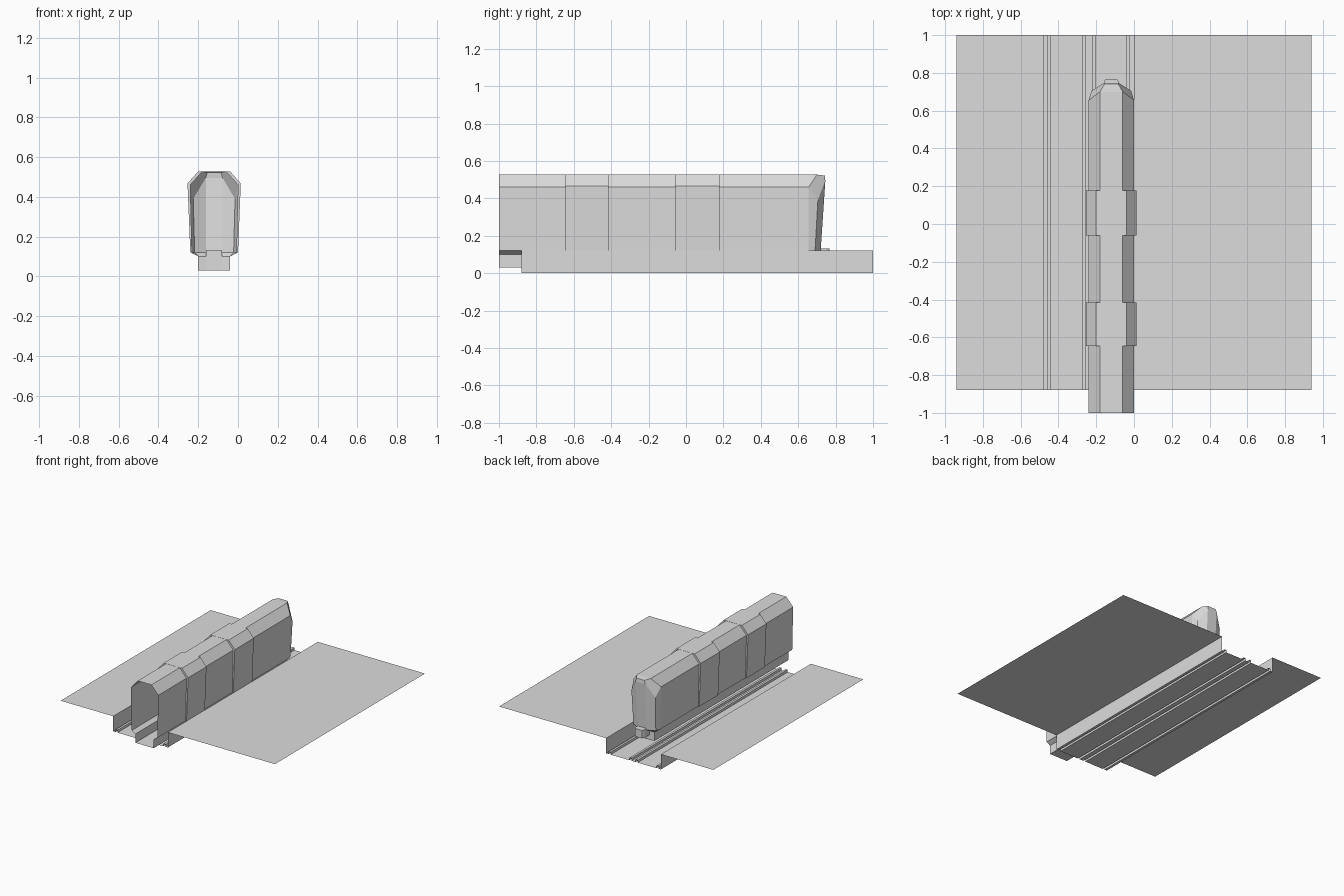
import bpy, bmesh

cube = bpy.data.objects.get("Cube")
if cube:
    bpy.data.objects.remove(cube, do_unlink=True)

# Single material
GREY = (0.72, 0.72, 0.72, 1)
grey = bpy.data.materials.new("plain_grey")
grey.use_nodes = True
grey.diffuse_color = GREY
grey.node_tree.nodes["Principled BSDF"].inputs["Base Color"].default_value = GREY

CX = -0.12          # centre line of the occupied track
FRONT, BACK = -0.88, 1.0
DECK = 0.12         # platform height
RAIL_W, RAIL_H = 0.018, 0.02


def finish(name, bm):
    bmesh.ops.recalc_face_normals(bm, faces=bm.faces)
    mesh = bpy.data.meshes.new(name)
    bm.to_mesh(mesh)
    bm.free()
    mesh.materials.append(grey)
    obj = bpy.data.objects.new(name, mesh)
    bpy.context.collection.objects.link(obj)
    return obj


def loft(bm, rings, closed):
    """Bridge neighbouring rings of points with quads; returns the vertex rings."""
    rows = [[bm.verts.new(p) for p in ring] for ring in rings]
    n = len(rows[0])
    for a, b in zip(rows, rows[1:]):
        for i in range(n if closed else n - 1):
            j = (i + 1) % n
            bm.faces.new((a[i], a[j], b[j], b[i]))
    return rows


def mirrored(half):
    """Full ring from half-section points (half width, y, z), bottom to roof."""
    right = [(CX + x, y, z) for x, y, z in half]
    left = [(CX - x, y, z) for x, y, z in reversed(half)]
    return right + left


# Platforms, trench and hollow rails as one folded sheet
profile = [(-0.94, DECK), (-0.479, DECK), (-0.479, 0)]
for rail in (-0.45, -0.267, -0.213, -0.03):
    l, r = rail - RAIL_W / 2, rail + RAIL_W / 2
    profile += [(l, 0), (l, RAIL_H), (r, RAIL_H), (r, 0)]
profile += [(0, 0), (0, DECK), (0.94, DECK)]
bm = bmesh.new()
loft(bm, [[(x, y, z) for x, z in profile] for y in (FRONT, BACK)], False)
finish("platforms_and_trackbed", bm)

# Half sections of the train shell: (half width, z)
PLAIN = [(0.08, 0.03), (0.08, 0.1), (0.112, 0.12), (0.12, 0.46), (0.06, 0.527)]
WIDE = [(0.08, 0.03), (0.08, 0.1), (0.12, 0.12), (0.134, 0.467), (0.08, 0.528)]


def section(half, y):
    return mirrored([(x, y, z) for x, z in half])


# Carriage body: plain stretches alternating with wider ones, open at the front
rings = []
for y0, y1, half in ((-1.0, -0.645, PLAIN), (-0.645, -0.415, WIDE),
                     (-0.415, -0.06, PLAIN), (-0.06, 0.178, WIDE)):
    rings += [section(half, y0), section(half, y1)]
rings.append(section(PLAIN, 0.178))

# Tapered nose: shoulder ring, corner ring, end panel
rings.append(mirrored([(x, 0.70 if z > 0.5 else 0.655, z) for x, z in PLAIN]))
rings.append(mirrored([(0.08, 0.68, 0.03), (0.08, 0.68, 0.1), (0.098, 0.69, 0.12),
                       (0.105, 0.705, 0.39), (0.037, 0.74, 0.522)]))
rings.append(mirrored([(0.04, 0.685, 0.03), (0.04, 0.685, 0.1), (0.04, 0.72, 0.12),
                       (0.042, 0.745, 0.495), (0.035, 0.742, 0.521)]))
bm = bmesh.new()
rows = loft(bm, rings, True)
end = rows[-1]
for i in range(4):
    bm.faces.new((end[i], end[i + 1], end[-2 - i], end[-1 - i]))
finish("train_body", bm)

# Coupler below the nose, tapering outward
bm = bmesh.new()
rows = loft(bm, [[(CX + sx * w, y, z) for sx, z in
                  ((-1, 0.07), (1, 0.07), (1, 0.133), (-1, 0.133))]
                 for w, y in ((0.04, 0.68), (0.04, 0.75), (0.03, 0.768))], True)
bm.faces.new(rows[0])
bm.faces.new(rows[-1])
finish("coupler", bm)
